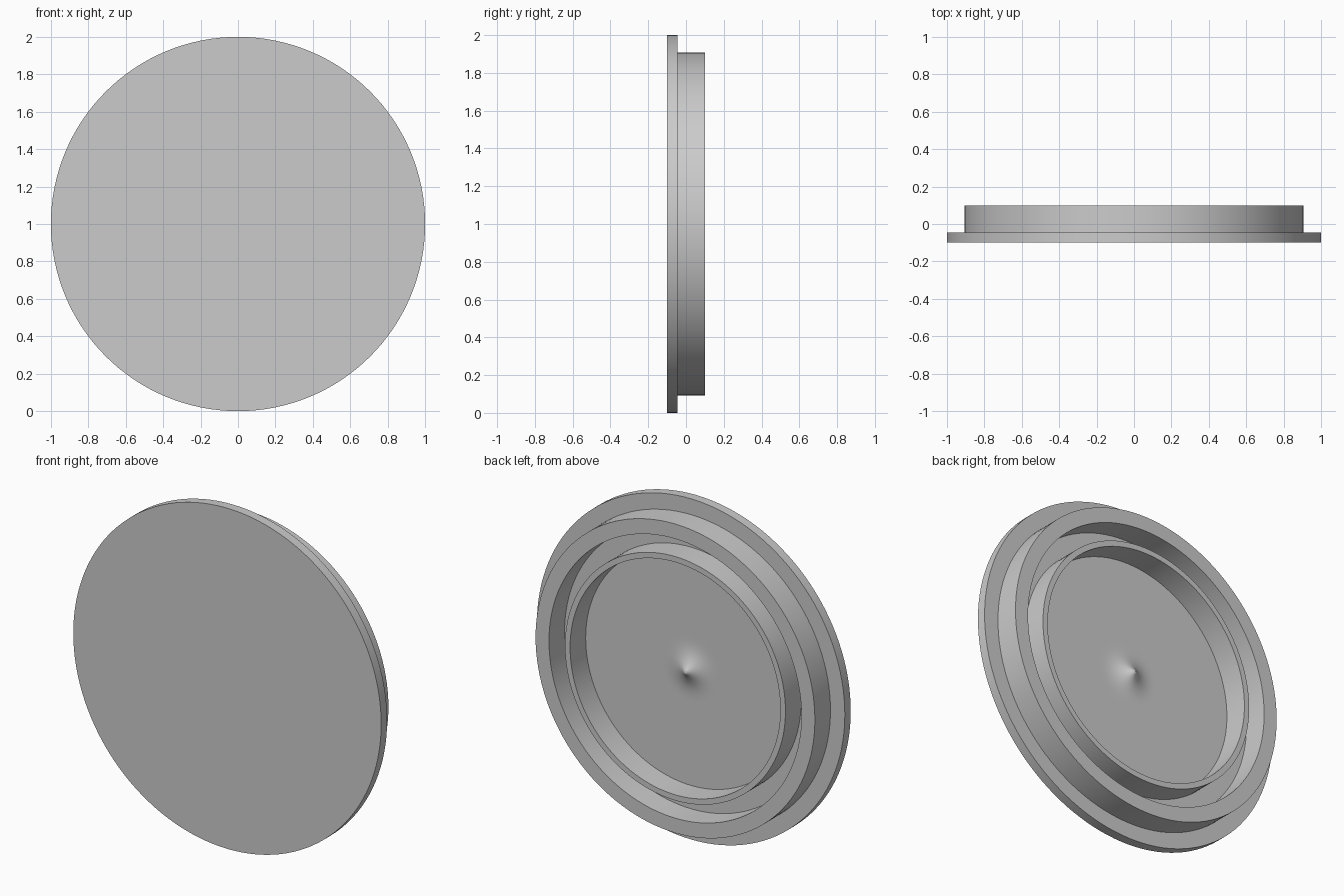
import bpy, bmesh, math
from mathutils import Vector

cube = bpy.data.objects.get("Cube")
if cube:
    bpy.data.objects.remove(cube, do_unlink=True)

grey = bpy.data.materials.new("plain grey")
grey.use_nodes = True
colour = (0.6, 0.6, 0.6, 1)
grey.diffuse_color = colour
grey.node_tree.nodes["Principled BSDF"].inputs["Base Color"].default_value = colour

FRONT, FLOOR, BACK = -0.1, -0.045, 0.1
CENTRE = Vector((0, 0, 1))


def lathe(name, profile, closed):
    """Turn a (radius, y) profile around the front-to-back axis."""
    bm = bmesh.new()
    verts = [bm.verts.new(CENTRE + Vector((r, y, 0))) for r, y in profile]
    edges = [bm.edges.new(pair) for pair in zip(verts, verts[1:])]
    if closed:
        edges.append(bm.edges.new((verts[-1], verts[0])))
    bmesh.ops.spin(bm, geom=verts + edges, cent=CENTRE, axis=(0, 1, 0),
                   angle=math.tau, steps=128)
    bmesh.ops.remove_doubles(bm, verts=bm.verts, dist=0.0001)
    bmesh.ops.recalc_face_normals(bm, faces=bm.faces)
    mesh = bpy.data.meshes.new(name)
    bm.to_mesh(mesh)
    bm.free()
    mesh.materials.append(grey)
    obj = bpy.data.objects.new(name, mesh)
    bpy.context.collection.objects.link(obj)
    bpy.ops.object.select_all(action='DESELECT')
    obj.select_set(True)
    bpy.context.view_layer.objects.active = obj
    bpy.ops.object.shade_smooth_by_angle(angle=math.radians(35))
    return obj


def ring(name, inner, outer):
    """Raised wall, its foot sunk slightly into the disc."""
    foot = FLOOR - 0.01
    lathe(name, [(inner, foot), (inner, BACK), (outer, BACK), (outer, foot)], True)


# Flanged disc with a small flared peak in the middle of its back
peak = [(0.2 * (1 - i / 12), FLOOR + 0.06 * (i / 12) ** 3) for i in range(13)]
lathe("flanged_disc", [(0, FRONT), (1, FRONT), (1, FLOOR)] + peak, False)

# Two concentric walls on the back
ring("outer_wall", 0.82, 0.907)
ring("inner_wall", 0.683, 0.716)
